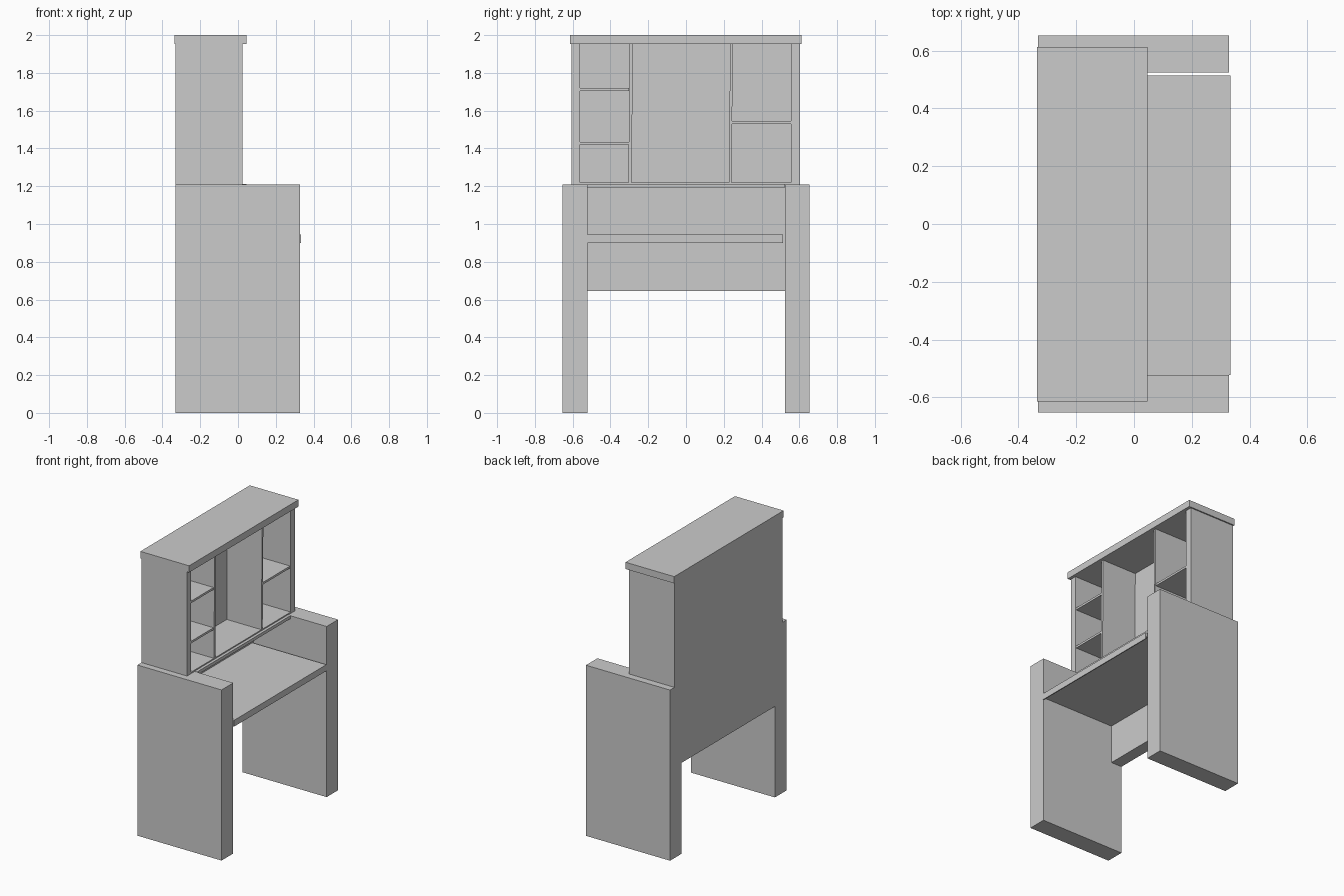
import bpy, bmesh

if "Cube" in bpy.data.objects:
    bpy.data.objects.remove(bpy.data.objects["Cube"])


def box(name, x, y, z, lean=0.0):
    """Box from (min, max) ranges; lean shifts the lower edge along y."""
    bm = bmesh.new()
    bmesh.ops.create_cube(bm, size=1.0)
    for v in bm.verts:
        a, b, c = (s > 0 for s in v.co)
        v.co = (x[a], y[b] + (0 if c else lean), z[c])
    mesh = bpy.data.meshes.new(name)
    bm.to_mesh(mesh)
    bm.free()
    obj = bpy.data.objects.new(name, mesh)
    bpy.context.collection.objects.link(obj)
    return obj


BACK, INNER, FRONT = -0.332, -0.247, 0.025   # depth positions along x

# Desk side panels and hutch sides
box("side_panel_left", (BACK, 0.328), (-0.653, -0.522), (0, 1.21))
box("side_panel_right", (BACK, 0.328), (0.525, 0.653), (0, 1.21))
box("hutch_side_left", (BACK, FRONT), (-0.607, -0.560), (1.21, 1.955))
box("hutch_side_right", (BACK, FRONT), (0.555, 0.603), (1.21, 1.955))

# Thick back: lower part between the panels, upper part between hutch sides
box("lower_back", (BACK, INNER), (-0.522, 0.525), (0.645, 1.21))
box("upper_back", (BACK, INNER), (-0.560, 0.555), (1.21, 1.955))

# Hutch top and floor
box("hutch_top", (-0.336, 0.046), (-0.614, 0.612), (1.952, 2.0))
box("hutch_floor", (INNER, FRONT), (-0.560, 0.555), (1.21, 1.22))
box("ledge", (INNER, 0.045), (-0.522, 0.522), (1.19, 1.212))

# Writing surface with a thin front lip
box("desk_top", (INNER, 0.326), (-0.522, 0.514), (0.917, 0.945))
box("desk_lip", (0.326, 0.333), (-0.522, 0.514), (0.90, 0.945))

# Slightly leaning dividers
box("divider_left", (INNER, FRONT), (-0.298, -0.281), (1.22, 1.952), -0.007)
box("divider_right", (INNER, FRONT), (0.234, 0.248), (1.22, 1.952), -0.007)

# Small shelves
for i, z in enumerate((1.42, 1.705)):
    box(f"left_shelf_{i + 1}", (INNER, 0.02), (-0.560, -0.302), (z, z + 0.015))
box("right_shelf", (INNER, 0.02), (0.243, 0.555), (1.53, 1.545))
